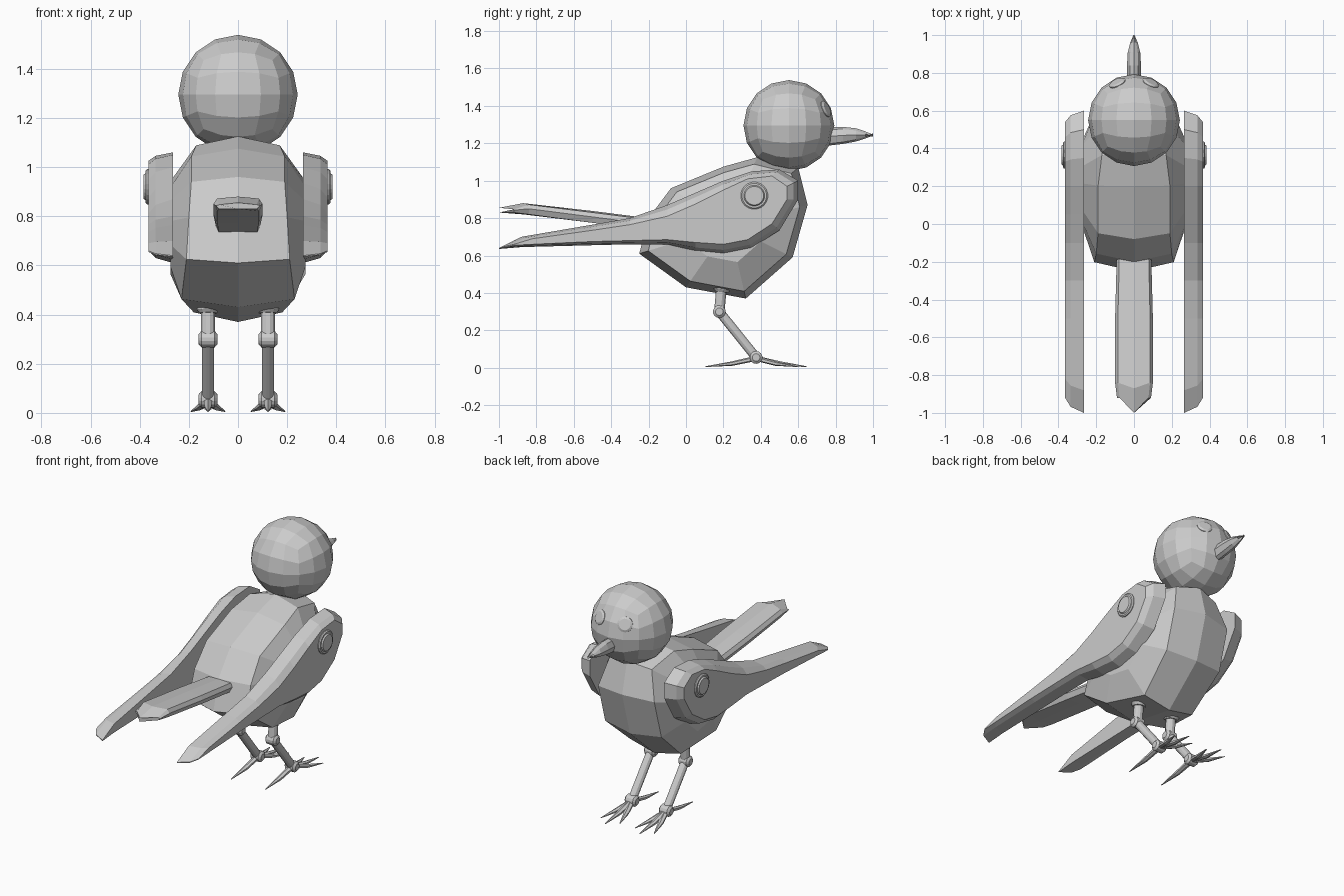
import bpy, bmesh, math
from mathutils import Vector

if "Cube" in bpy.data.objects:
    bpy.data.objects.remove(bpy.data.objects["Cube"])


def finish(name, bm, mirror=False):
    bmesh.ops.recalc_face_normals(bm, faces=bm.faces)
    me = bpy.data.meshes.new(name)
    bm.to_mesh(me)
    bm.free()
    ob = bpy.data.objects.new(name, me)
    bpy.context.collection.objects.link(ob)
    if mirror:
        ob.modifiers.new("mirror", 'MIRROR').use_mirror_merge = False
    return ob


def loft(name, rings, mirror=False):
    bm = bmesh.new()
    vs = [[bm.verts.new(p) for p in r] for r in rings]
    n = len(rings[0])
    for a, b in zip(vs, vs[1:]):
        for i in range(n):
            j = (i + 1) % n
            bm.faces.new((a[i], a[j], b[j], b[i]))
    bm.faces.new(vs[0])
    bm.faces.new(vs[-1])
    return finish(name, bm, mirror)


def tube(name, path, radii, sides=12, mirror=True, flat=1.0):
    rings = []
    for k, p in enumerate(path):
        a, b = Vector(path[max(k - 1, 0)]), Vector(path[min(k + 1, len(path) - 1)])
        q = (b - a).to_track_quat('Z', 'Y')
        ring = []
        for i in range(sides):
            t = math.tau * (i + .5) / sides
            ring.append(Vector(p) + q @ Vector((math.cos(t), flat * math.sin(t), 0)) * radii[k])
        rings.append(ring)
    return loft(name, rings, mirror)


# head: cube rounded into a sphere
bm = bmesh.new()
bmesh.ops.create_cube(bm, size=2)
bmesh.ops.subdivide_edges(bm, edges=bm.edges[:], cuts=3, use_grid_fill=True)
head_c = Vector((0, .55, 1.295))
for v in bm.verts:
    d = Vector([math.tan(c * math.pi / 4) for c in v.co])
    v.co = head_c + d.normalized() * .243
finish("head", bm)

# body: side profile with half widths, lofted across x
profile = [(.38, 1.125, .17), (.60, 1.07, .15), (.65, .87, .20), (.57, .59, .20),
           (.32, .37, .18), (0, .43, .23), (-.25, .61, .21), (-.20, .80, .20),
           (-.08, .96, .19), (.20, 1.075, .19)]


def body_ring(sign, scale, width):
    return [(sign * (w if width is None else width),
             .23 + (y - .23) * scale, .76 + (z - .76) * scale) for y, z, w in profile]


loft("body", [body_ring(-1, .5, .275), body_ring(-1, .9, None), body_ring(1, 1, 0),
              body_ring(1, .9, None), body_ring(1, .5, .275)])

# wings: stations of (y, low, high) for the inner and bevelled outer outline
inner = [(-1, .635, .64), (-.88, .645, .70), (-.5, .655, .765), (-.3, .66, .80),
         (-.1, .66, .87), (.05, .625, .935), (.2, .61, 1.0), (.35, .64, 1.05),
         (.5, .735, 1.06), (.6, .90, 1.0)]
outer = [(-.92, .655, .66), (-.82, .66, .69), (-.5, .675, .735), (-.3, .68, .765),
         (-.1, .685, .81), (.05, .67, .875), (.2, .66, .95), (.33, .685, 1.01),
         (.46, .77, 1.025), (.54, .90, .97)]


def outline(st, x):
    return [(x, y, lo) for y, lo, hi in st] + [(x, y, hi) for y, lo, hi in reversed(st)]


middle = [tuple(.6 * a + .4 * b for a, b in zip(p, q)) for p, q in zip(inner, outer)]
loft("wing", [outline(inner, .265), outline(middle, .335), outline(outer, .365)], True)

# shoulder buttons
tube("shoulder_button", [(x, .365, .92) for x in (.34, .37, .376, .376, .384)],
     [.073, .073, .066, .056, .05], 20)

# tail: flat bar with a pointed, bevelled end
rings = []
for y, tip, w, lo, hi in [(-.12, 0, .09, .725, .79), (-.5, 0, .10, .775, .838),
                          (-.84, -.03, .10, .82, .88), (-.92, -.08, .09, .83, .855)]:
    m = (lo + hi) / 2
    rings.append([(-w, y, m), (-w * .85, y, hi - .008), (0, y + tip, hi), (w * .85, y, hi - .008),
                  (w, y, m), (w * .85, y, lo), (0, y + tip, lo), (-w * .85, y, lo)])
loft("tail", rings)

# beak
rings = []
for y, w, lo, hi in [(.74, .036, 1.185, 1.285), (.84, .037, 1.197, 1.288),
                     (.91, .033, 1.21, 1.28), (.96, .02, 1.226, 1.263), (1, .003, 1.242, 1.247)]:
    m = (lo + hi) / 2
    rings.append([(-w, y, m), (-w * .6, y, hi - .012), (0, y, hi), (w * .6, y, hi - .012),
                  (w, y, m), (w * .6, y, lo + .01), (0, y, lo), (-w * .6, y, lo + .01)])
loft("beak", rings)

# eyes
d = Vector((.09, .20, .09)).normalized()
tube("eye", [head_c + d * r for r in (.21, .236, .243)], [.046, .046, .034], 20)

# legs
X = .122
tube("hip_collar", [(X, .195, .46), (X, .192, .42), (X, .19, .405)], [.046, .046, .036], 16)
tube("thigh", [(X, .19, .43), (X, .178, .30)], [.029, .029])
tube("shin", [(X, .178, .30), (X, .375, .055)], [.026, .026])
for name, y, z, r in [("knee", .178, .30, .034), ("ankle", .375, .055, .034)]:
    tube(name, [(X + s * .038, y, z) for s in (-1, -.7, .7, 1)], [r * .6, r, r, r * .6], 14)

# toes: three forward, one back
for name, dx, dy in [("toe_inner", -.068, .22), ("toe_middle", 0, .27),
                     ("toe_outer", .068, .22), ("toe_back", 0, -.27)]:
    tube(name, [(X, .375, .05), (X + dx * .5, .375 + dy * .48, .022), (X + dx, .375 + dy, .006)],
         [.02, .017, .003], 6, True, .7)
